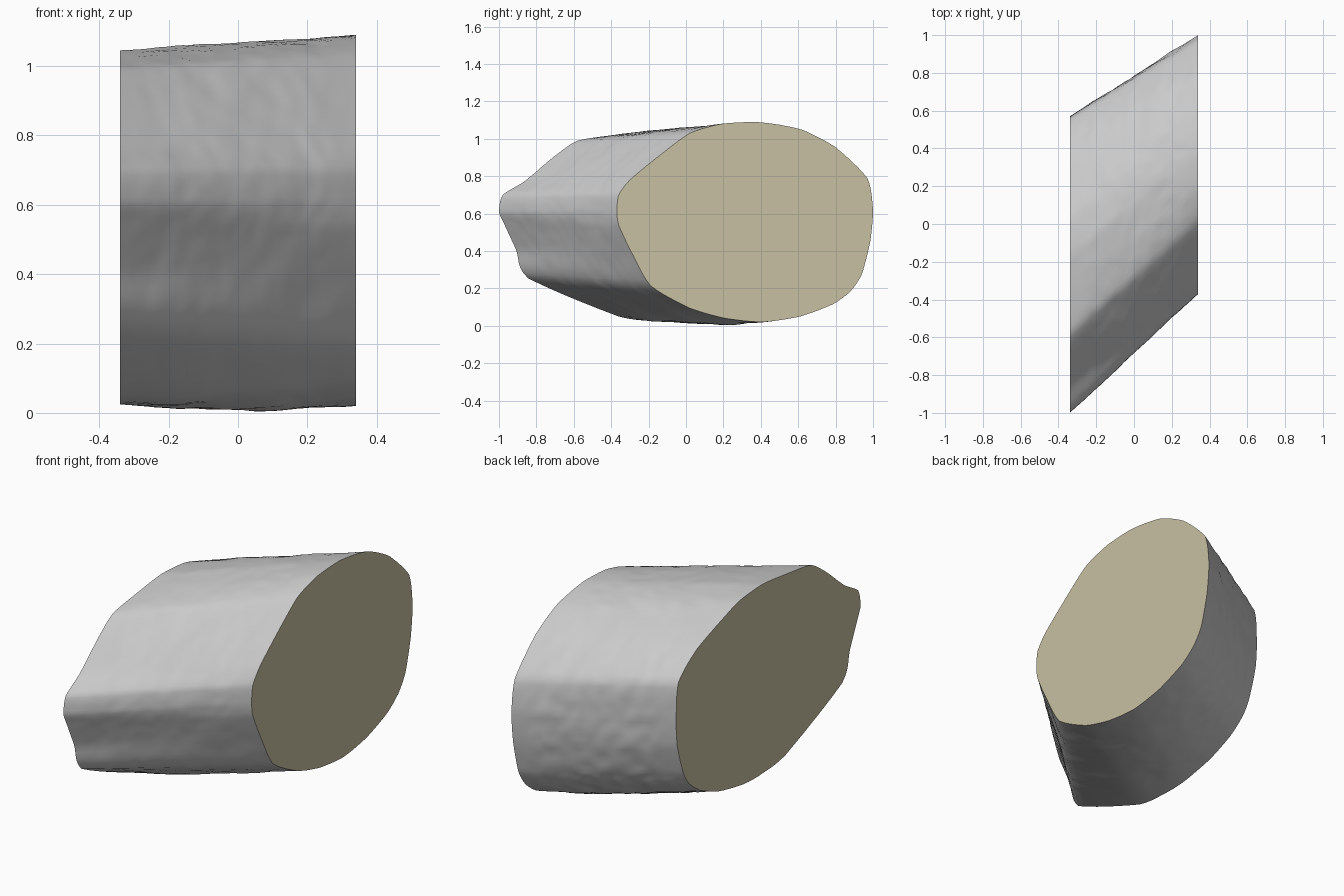
import bpy, bmesh, math
from mathutils import Vector, noise

default_cube = bpy.data.objects.get("Cube")
if default_cube:
    bpy.data.objects.remove(default_cube, do_unlink=True)


def make_material(name, colour):
    material = bpy.data.materials.new(name)
    material.use_nodes = True
    material.diffuse_color = colour
    shader = next(n for n in material.node_tree.nodes if n.type == 'BSDF_PRINCIPLED')
    shader.inputs["Base Color"].default_value = colour
    return material


# Matching (y, z) outlines of the two cut ends, from the front edge over the top
left_outline = [
    (-.37, .61), (-.36, .70), (-.30, .78), (-.155, .90), (.02, 1.03), (.19, 1.08),
    (.37, 1.09), (.50, 1.075), (.63, 1.045), (.80, .955), (.97, .79), (1, .62),
    (.985, .45), (.94, .275), (.88, .185), (.785, .115), (.61, .05), (.41, .02),
    (.21, .04), (.02, .095), (-.19, .215), (-.30, .41), (-.36, .54)]
right_outline = [
    (-1, .61), (-.98, .70), (-.86, .775), (-.70, .91), (-.58, .99), (-.39, 1.02),
    (-.17, 1.045), (0, 1.035), (.09, 1.015), (.39, .91), (.55, .79), (.57, .60),
    (.56, .45), (.51, .29), (.46, .21), (.36, .135), (.20, .07), (0, .03),
    (-.14, .025), (-.36, .05), (-.845, .255), (-.91, .41), (-.97, .54)]

HALF_WIDTH = .34
STEPS = 6
SECTIONS = 56


def smooth_loop(points):
    """Closed spline through the points, slightly tightened to keep the corners."""
    points = [Vector(p) for p in points]
    count = len(points)
    result = []
    for i in range(count):
        a, b, c, d = (points[(i + k) % count] for k in (-1, 0, 1, 2))
        for step in range(STEPS):
            t = step / STEPS
            curve = b + (c - a) * t / 2 + (a - b * 2.5 + c * 2 - d / 2) * t * t \
                + (b * 1.5 - a / 2 - c * 1.5 + d / 2) * t ** 3
            result.append(curve.lerp(b.lerp(c, t), .4))
    return result


def surface_point(start, end, centre, t):
    """Point on the skin, with the worn, pebbly relief of the surface."""
    flat = start.lerp(end, t)
    outward = (flat - centre).normalized()
    x = HALF_WIDTH * (2 * t - 1)
    place = Vector((x, flat.x, flat.y))
    fade = min(1, 6 * t, 6 * (1 - t))
    pebbles = .006 if outward.x > .5 else .003
    relief = pebbles * noise.noise(place * 17) + .006 * noise.noise(place * 5)
    flat = flat + outward * relief * fade
    sag = max(0, .3 - flat.y) * .06 * math.sin(math.pi * t)
    return Vector((x, max(-1, min(1, flat.x)), max(0, flat.y - sag)))


# Stone block: a skin lofted between two flat cut ends
left_loop = smooth_loop(left_outline)
right_loop = smooth_loop(right_outline)
left_centre = sum(left_loop, Vector((0, 0))) / len(left_loop)
right_centre = sum(right_loop, Vector((0, 0))) / len(right_loop)

bm = bmesh.new()
rings = []
for section in range(SECTIONS + 1):
    t = section / SECTIONS
    centre = right_centre.lerp(left_centre, t)
    rings.append([bm.verts.new(surface_point(r, l, centre, t))
                  for r, l in zip(right_loop, left_loop)])

for ring, following in zip(rings, rings[1:]):
    for i in range(len(ring)):
        j = (i + 1) % len(ring)
        bm.faces.new((ring[i], ring[j], following[j], following[i]))

# Cut ends carry the second colour
for ring in (rings[0], rings[-1]):
    bm.faces.new(ring).material_index = 1
bmesh.ops.recalc_face_normals(bm, faces=bm.faces[:])

mesh = bpy.data.meshes.new("stone_block")
bm.to_mesh(mesh)
bm.free()
mesh.materials.append(make_material("grey skin", (.6, .6, .6, 1)))
mesh.materials.append(make_material("tan cut face", (.58, .53, .37, 1)))
block = bpy.data.objects.new("stone_block", mesh)
bpy.context.collection.objects.link(block)

bpy.ops.object.select_all(action='DESELECT')
block.select_set(True)
bpy.context.view_layer.objects.active = block
bpy.ops.object.shade_smooth_by_angle(angle=math.radians(35))
